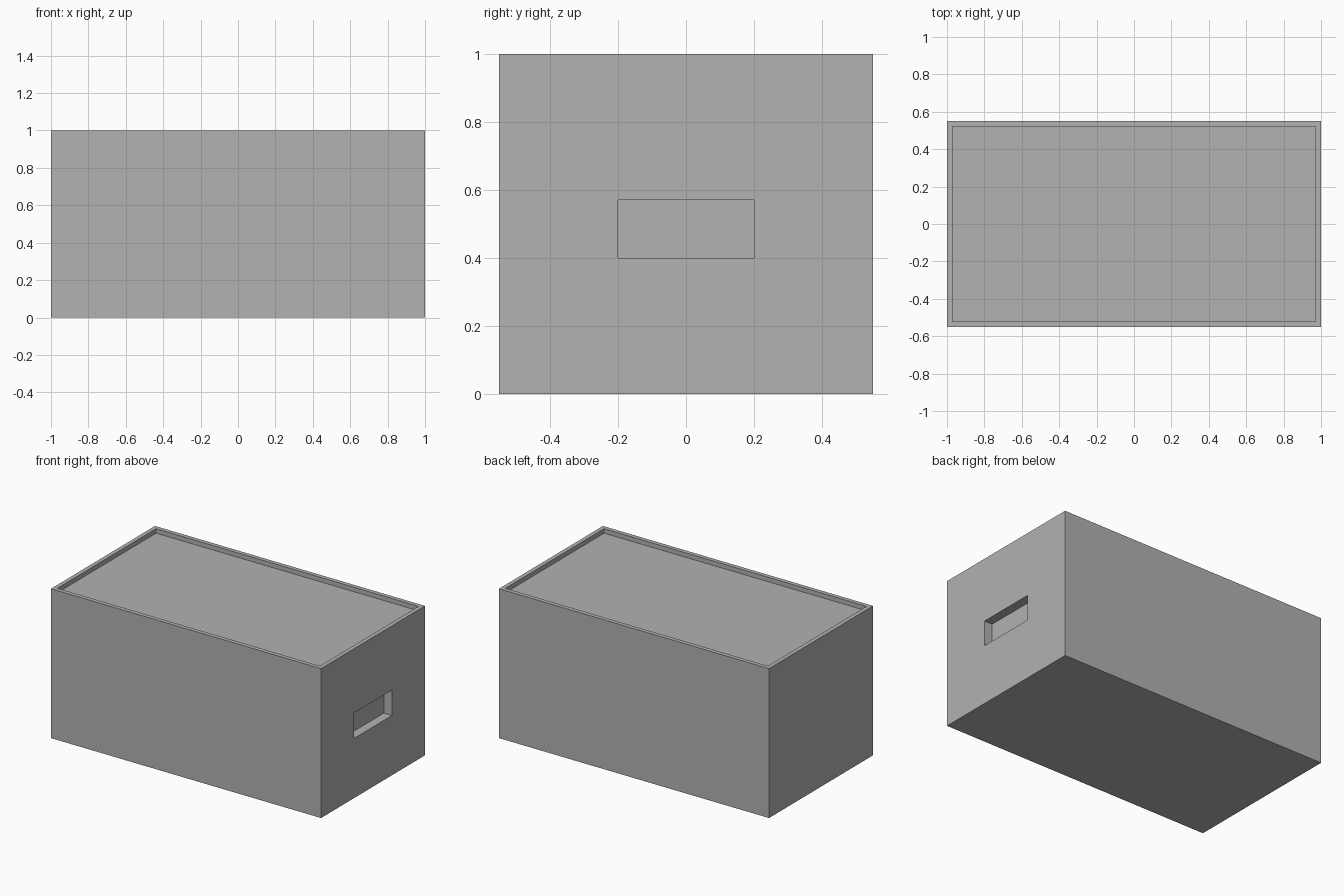
import bpy
import bmesh
from mathutils import Vector

cube = bpy.data.objects.get("Cube")
if cube:
    bpy.data.objects.remove(cube, do_unlink=True)

LENGTH, DEPTH, HEIGHT = 2.0, 1.1, 1.0
RIM, RIM_DEPTH = 0.04, 0.03
GRIP_WIDTH, GRIP_LOW, GRIP_HIGH, GRIP_DEPTH = 0.4, 0.4, 0.57, 0.06

grey = bpy.data.materials.new("plain grey")
grey.use_nodes = True
colour = (0.445, 0.445, 0.445, 1)
grey.diffuse_color = colour
grey.node_tree.nodes["Principled BSDF"].inputs["Base Color"].default_value = colour


def face_towards(bm, direction):
    """Return the outermost face pointing along the direction."""
    d = Vector(direction)
    faces = [f for f in bm.faces if f.normal.dot(d) > 0.99]
    return max(faces, key=lambda f: f.calc_center_median().dot(d))


# Box body
bm = bmesh.new()
bmesh.ops.create_cube(bm, size=1)
for v in bm.verts:
    v.co = Vector((v.co.x * LENGTH, v.co.y * DEPTH, (v.co.z + 0.5) * HEIGHT))
bm.normal_update()

# Sunken top panel inside a thin rim
top = face_towards(bm, (0, 0, 1))
side = face_towards(bm, (1, 0, 0))
bmesh.ops.inset_individual(bm, faces=[top], thickness=RIM)
bmesh.ops.inset_individual(bm, faces=[top], thickness=0, depth=-RIM_DEPTH)

# Hand grip pocket in one end
bmesh.ops.inset_individual(bm, faces=[side], thickness=0.2)
for v in side.verts:
    v.co.y = GRIP_WIDTH / 2 if v.co.y > 0 else -GRIP_WIDTH / 2
    v.co.z = GRIP_HIGH if v.co.z > HEIGHT / 2 else GRIP_LOW
bm.normal_update()
bmesh.ops.inset_individual(bm, faces=[side], thickness=0, depth=-GRIP_DEPTH)

bmesh.ops.recalc_face_normals(bm, faces=bm.faces)
mesh = bpy.data.meshes.new("storage_box")
bm.to_mesh(mesh)
bm.free()
mesh.materials.append(grey)
box = bpy.data.objects.new("storage_box", mesh)
bpy.context.collection.objects.link(box)
